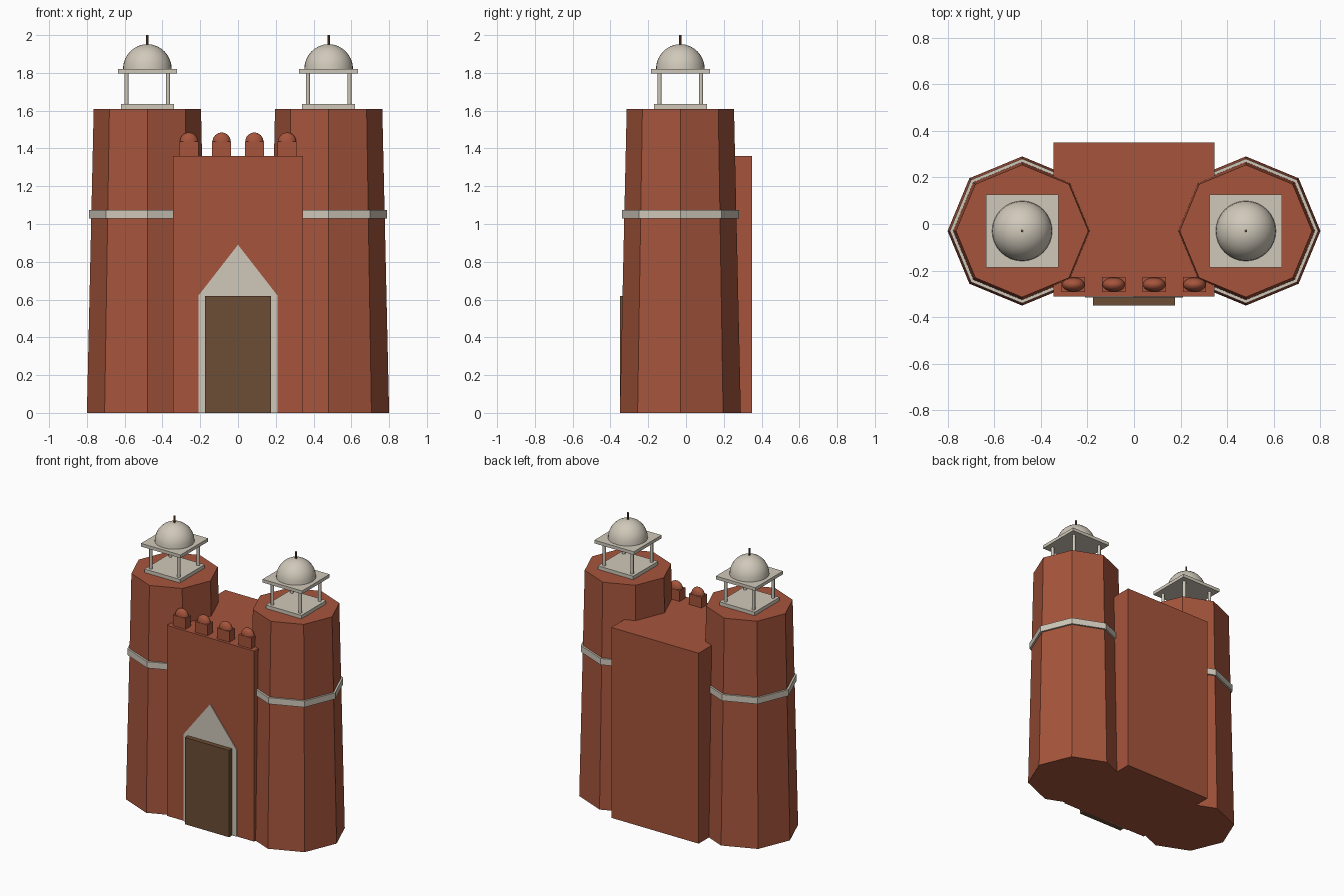
import bpy, bmesh, math
from mathutils import Matrix, Vector

if "Cube" in bpy.data.objects:
    bpy.data.objects.remove(bpy.data.objects["Cube"])


def material(name, color):
    m = bpy.data.materials.new(name)
    m.diffuse_color = (*color, 1)
    m.use_nodes = True
    m.node_tree.nodes["Principled BSDF"].inputs["Base Color"].default_value = m.diffuse_color
    return m


RED = material("red sandstone", (0.38, 0.09, 0.045))
WHITE = material("pale marble", (0.63, 0.58, 0.49))
BROWN = material("dark wood", (0.15, 0.075, 0.035))


def finish(name, bm, mat, smooth=False):
    bmesh.ops.recalc_face_normals(bm, faces=bm.faces[:])
    for f in bm.faces:
        f.smooth = smooth and len(f.verts) <= 4
    me = bpy.data.meshes.new(name)
    bm.to_mesh(me)
    bm.free()
    me.materials.append(mat)
    ob = bpy.data.objects.new(name, me)
    bpy.context.collection.objects.link(ob)
    return ob


def box(name, x0, x1, y0, y1, z0, z1, mat):
    bm = bmesh.new()
    mid = Vector(((x0 + x1) / 2, (y0 + y1) / 2, (z0 + z1) / 2))
    bmesh.ops.create_cube(bm, size=1, matrix=Matrix.Translation(mid)
                          @ Matrix.Diagonal((x1 - x0, y1 - y0, z1 - z0, 1)))
    return finish(name, bm, mat)


def cone(name, x, y, z0, z1, r0, r1, sides, mat, smooth=False):
    bm = bmesh.new()
    bmesh.ops.create_cone(bm, cap_ends=True, segments=sides, radius1=r0, radius2=r1,
                          depth=z1 - z0, matrix=Matrix.Translation((x, y, (z0 + z1) / 2)))
    return finish(name, bm, mat, smooth)


def dome(name, x, y, z, rx, ry, rz, mat):
    # upper half of a sphere, closed underneath
    bm = bmesh.new()
    bmesh.ops.create_uvsphere(bm, u_segments=32, v_segments=16, radius=1)
    cut = bmesh.ops.bisect_plane(bm, geom=bm.verts[:] + bm.edges[:] + bm.faces[:], dist=1e-4,
                                 plane_co=(0, 0, 0), plane_no=(0, 0, 1), clear_inner=True)
    bmesh.ops.contextual_create(bm, geom=[e for e in cut["geom_cut"]
                                          if isinstance(e, bmesh.types.BMEdge)])
    bm.transform(Matrix.Translation((x, y, z)) @ Matrix.Diagonal((rx, ry, rz, 1)))
    return finish(name, bm, mat, True)


# gatehouse block between the towers
box("gatehouse", -0.345, 0.345, -0.311, 0.35, 0, 1.36, RED)

# pointed arch surround
bm = bmesh.new()
profile = [(-0.21, 0), (0.21, 0), (0.21, 0.62), (0, 0.89), (-0.21, 0.62)]
face = bm.faces.new([bm.verts.new((x, -0.316, z)) for x, z in profile])
ext = bmesh.ops.extrude_face_region(bm, geom=[face], use_keep_orig=True)
bmesh.ops.translate(bm, vec=(0, 0.008, 0),
                    verts=[v for v in ext["geom"] if isinstance(v, bmesh.types.BMVert)])
finish("arch_surround", bm, WHITE)

# door
box("door", -0.175, 0.175, -0.35, -0.31, 0, 0.62, BROWN)

# rounded battlements
for i in range(4):
    x = -0.26 + i * 0.1733
    box(f"battlement_{i + 1}", x - 0.05, x + 0.05, -0.292, -0.228, 1.36, 1.436, RED)
    dome(f"battlement_cap_{i + 1}", x, -0.26, 1.436, 0.048, 0.03, 0.048, RED)

# towers with kiosks
TY = -0.03
for side, x in (("left", -0.48), ("right", 0.48)):
    cone(f"{side}_tower", x, TY, 0, 1.61, 0.32, 0.284, 8, RED)
    cone(f"{side}_tower_band", x, TY, 1.03, 1.075, 0.31, 0.31, 8, WHITE)
    box(f"{side}_kiosk_base", x - 0.14, x + 0.14, TY - 0.14, TY + 0.14, 1.61, 1.635, WHITE)
    for i, (sx, sy) in enumerate(((-1, -1), (1, -1), (1, 1), (-1, 1))):
        cone(f"{side}_kiosk_column_{i + 1}", x + sx * 0.11, TY + sy * 0.11,
             1.635, 1.797, 0.011, 0.011, 12, WHITE, True)
    box(f"{side}_kiosk_roof", x - 0.156, x + 0.156, TY - 0.156, TY + 0.156, 1.797, 1.82, WHITE)
    dome(f"{side}_kiosk_dome", x, TY, 1.82, 0.129, 0.129, 0.132, WHITE)
    cone(f"{side}_finial", x, TY, 1.94, 2.0, 0.006, 0.006, 8, BROWN)
